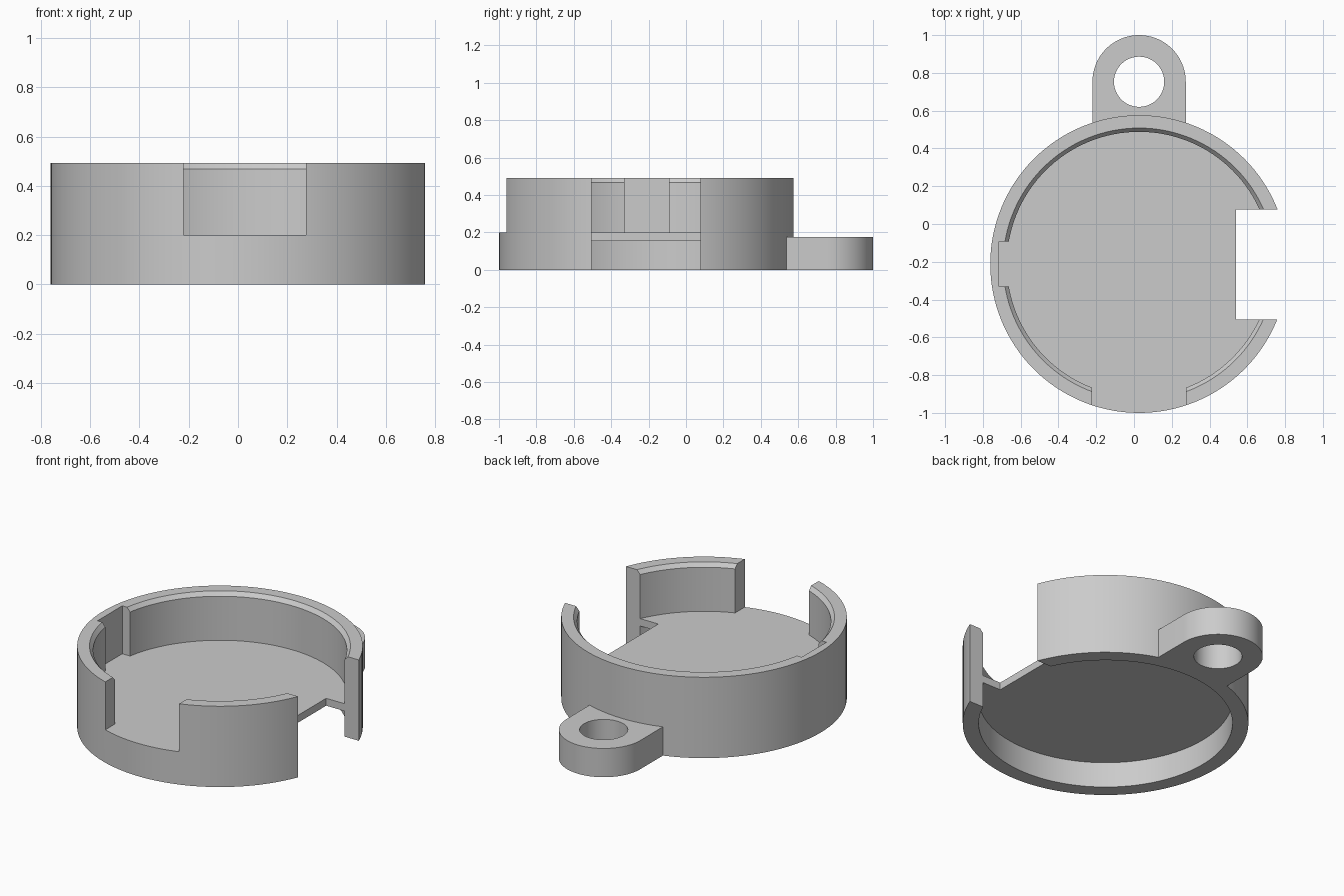
import bpy
import bmesh
from math import cos, sin, pi, radians

if "Cube" in bpy.data.objects:
    bpy.data.objects.remove(bpy.data.objects["Cube"], do_unlink=True)

CX, CY = 0.027, -0.212        # axis of the round cup
R_OUT, R_IN, R_LIP = 0.788, 0.70, 0.72
HEIGHT, FLOOR, RECESS = 0.492, 0.20, 0.155
LUG_Y, LUG_R, HOLE_R, LUG_H = 0.753, 0.247, 0.133, 0.175
SEGMENTS = 128

grey = bpy.data.materials.new("plain grey")
grey.use_nodes = True
grey.diffuse_color = (0.6, 0.6, 0.6, 1)
grey.node_tree.nodes["Principled BSDF"].inputs["Base Color"].default_value = (0.6, 0.6, 0.6, 1)


def finish(name, bm):
    bmesh.ops.recalc_face_normals(bm, faces=bm.faces)
    mesh = bpy.data.meshes.new(name)
    bm.to_mesh(mesh)
    bm.free()
    obj = bpy.data.objects.new(name, mesh)
    bpy.context.collection.objects.link(obj)
    mesh.materials.append(grey)
    return obj


def lathe(name, profile):
    """Spin an (r, z) profile, closed on the axis, around the cup axis."""
    bm = bmesh.new()
    verts = [bm.verts.new((CX + r, CY, z)) for r, z in profile]
    edges = [bm.edges.new(pair) for pair in zip(verts, verts[1:])]
    bmesh.ops.spin(bm, geom=verts + edges, cent=(CX, CY, 0), axis=(0, 0, 1),
                   angle=2 * pi, steps=SEGMENTS, use_duplicate=False)
    bmesh.ops.remove_doubles(bm, verts=bm.verts, dist=0.0001)
    return finish(name, bm)


def prism(name, outline, z0, z1):
    """Extrude an (x, y) outline from z0 to z1."""
    bm = bmesh.new()
    face = bm.faces.new([bm.verts.new((x, y, z0)) for x, y in outline])
    top = bmesh.ops.extrude_face_region(bm, geom=[face])["geom"]
    bmesh.ops.translate(bm, vec=(0, 0, z1 - z0),
                        verts=[v for v in top if isinstance(v, bmesh.types.BMVert)])
    return finish(name, bm)


def box(name, x0, x1, y0, y1, z0, z1):
    return prism(name, [(x0, y0), (x1, y0), (x1, y1), (x0, y1)], z0, z1)


def arc(x, y, r, start, end, steps):
    angles = [radians(start + (end - start) * i / steps) for i in range(steps + 1)]
    return [(x + r * cos(a), y + r * sin(a)) for a in angles]


def combine(target, tool, operation):
    mod = target.modifiers.new(tool.name, 'BOOLEAN')
    mod.operation = operation
    mod.solver = 'EXACT'
    mod.object = tool
    bpy.context.view_layer.objects.active = target
    bpy.ops.object.modifier_apply(modifier=mod.name)
    bpy.data.objects.remove(tool, do_unlink=True)


# Round cup: raised floor, recessed underside, bevelled inner lip
cup = lathe("round_holder", [
    (0, RECESS), (R_IN, RECESS), (R_IN, 0), (R_OUT, 0), (R_OUT, HEIGHT),
    (R_LIP, HEIGHT), (R_IN, HEIGHT - 0.024), (R_IN, FLOOR), (0, FLOOR)])

# Hanging lug at the back with a round hole
inner_y = CY + 0.73
lug = prism("hanging_lug", [(CX - LUG_R, inner_y), (CX + LUG_R, inner_y)]
            + arc(CX, LUG_Y, LUG_R, 0, 180, 48), 0, LUG_H)
hole = prism("lug_hole", arc(CX, LUG_Y, HOLE_R, 0, 360 - 7.5, 47), -0.1, 0.3)
combine(lug, hole, 'DIFFERENCE')
combine(cup, lug, 'UNION')

# Openings: full-height side gap, front window, shallow groove inside the wall
combine(cup, box("side_gap", 0.54, 1, -0.505, 0.077, -0.1, 0.6), 'DIFFERENCE')
combine(cup, box("front_window", CX - 0.249, CX + 0.249, -1.1, -0.7, FLOOR, 0.6), 'DIFFERENCE')
combine(cup, box("inner_groove", -0.715, -0.55, -0.33, -0.092, FLOOR, 0.6), 'DIFFERENCE')

# Smooth curved walls, crisp edges
bpy.ops.object.select_all(action='DESELECT')
cup.select_set(True)
bpy.context.view_layer.objects.active = cup
bpy.ops.object.shade_smooth_by_angle(angle=radians(25))
